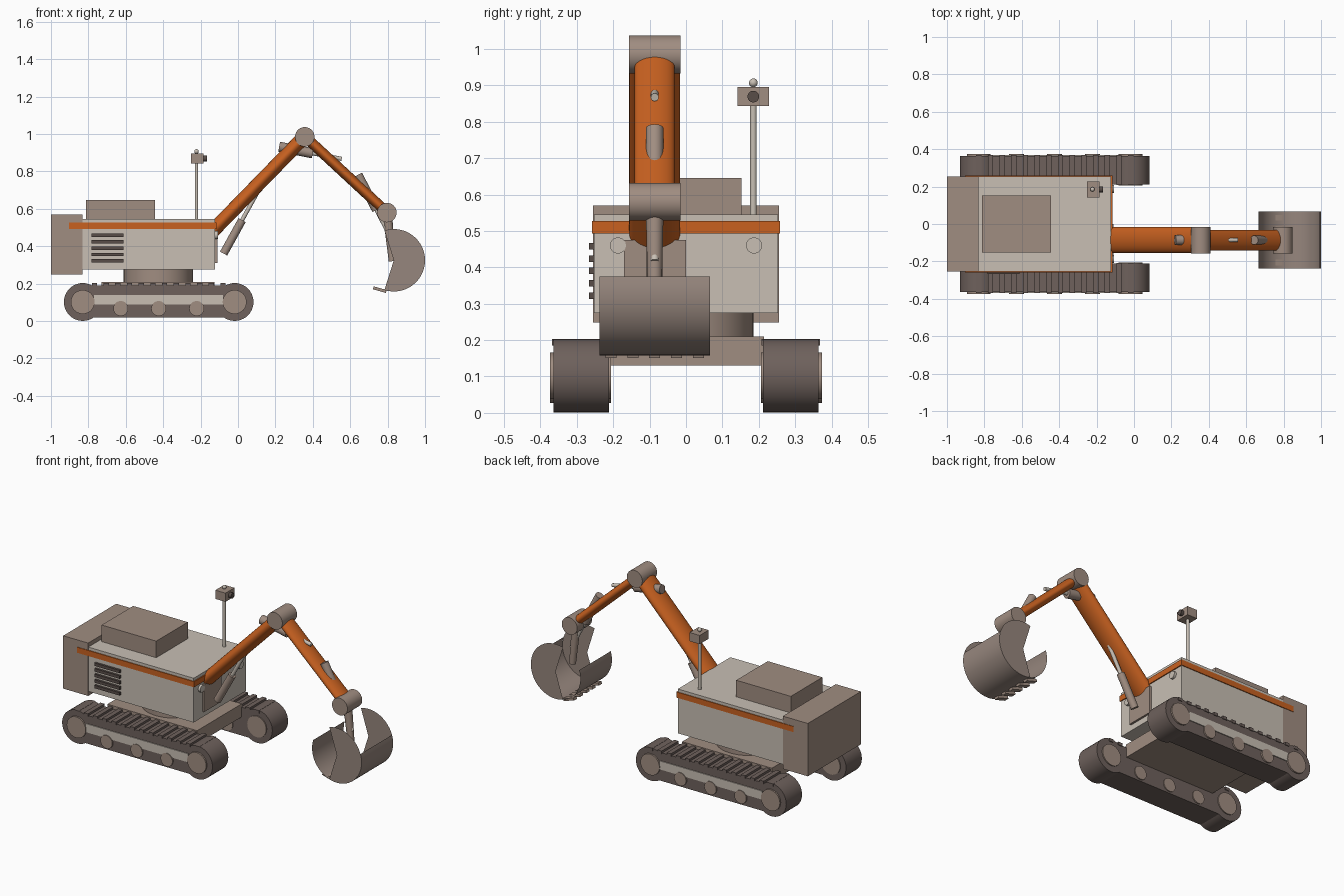
import bpy, bmesh, math
from mathutils import Vector, Matrix

if "Cube" in bpy.data.objects:
    bpy.data.objects.remove(bpy.data.objects["Cube"])


def mat(name, r, g, b):
    lin = lambda c: ((c / 255 + 0.055) / 1.055) ** 2.4 if c > 10 else c / 3294
    m = bpy.data.materials.new(name)
    m.diffuse_color = (lin(r), lin(g), lin(b), 1)
    m.use_nodes = True
    m.node_tree.nodes["Principled BSDF"].inputs["Base Color"].default_value = m.diffuse_color
    return m


LIGHT = mat("light_beige", 200, 191, 180)
BROWN = mat("grey_brown", 160, 141, 129)
ORANGE = mat("orange", 200, 97, 32)
TRACK = mat("dark_track", 110, 97, 92)
DARK = mat("dark_vent", 88, 77, 72)
STEEL = mat("steel_brown", 150, 134, 125)
ARM_Y = -0.086


def finish(name, bm, material):
    me = bpy.data.meshes.new(name)
    bm.to_mesh(me)
    bm.free()
    me.materials.append(material)
    ob = bpy.data.objects.new(name, me)
    bpy.context.collection.objects.link(ob)
    return ob


def box(name, x, y, z, material):
    """Box from (min, max) ranges."""
    bm = bmesh.new()
    size = [r[1] - r[0] for r in (x, y, z)]
    mid = [(r[0] + r[1]) / 2 for r in (x, y, z)]
    bmesh.ops.create_cube(bm, size=1, matrix=Matrix.Translation(mid) @ Matrix.Diagonal((*size, 1)))
    return finish(name, bm, material)


def tube(name, a, b, r, material, wide=None, r_end=None, seg=32):
    """Cylinder from a to b; 'wide' is its half width along y."""
    a, b = Vector(a), Vector(b)
    d = (b - a).normalized()
    side = Vector((0, 1, 0)) if abs(d.y) < 0.9 else Vector((0, 0, 1))
    rot = Matrix((side.cross(d), side, d)).transposed().to_4x4()
    bm = bmesh.new()
    bmesh.ops.create_cone(bm, cap_ends=True, segments=seg, radius1=r,
                          radius2=r if r_end is None else r_end, depth=(b - a).length)
    stretch = Matrix.Diagonal((1, (wide or r) / r, 1, 1))
    bmesh.ops.transform(bm, matrix=Matrix.Translation((a + b) / 2) @ rot @ stretch, verts=bm.verts)
    return finish(name, bm, material)


def arm(name, x1, z1, x2, z2, r, material, **kw):
    return tube(name, (x1, ARM_Y, z1), (x2, ARM_Y, z2), r, material, **kw)


# Tracks, one per side
for side, s in (("right", -1), ("left", 1)):
    def yr(a, b):
        return (min(s * a, s * b), max(s * a, s * b))
    box(f"{side}_track_belt", (-0.83, -0.018), yr(0.212, 0.364), (0.018, 0.19), TRACK)
    for end, x in (("rear", -0.83), ("front", -0.018)):
        tube(f"{side}_{end}_track_drum", (x, s * 0.212, 0.102), (x, s * 0.364, 0.102), 0.101, TRACK, seg=40)
        tube(f"{side}_{end}_hub", (x, s * 0.206, 0.102), (x, s * 0.373, 0.102), 0.064, BROWN)
    for i in range(3):
        x = -0.627 + 0.203 * i
        tube(f"{side}_roller_{i}", (x, s * 0.206, 0.067), (x, s * 0.373, 0.067), 0.04, BROWN)
    box(f"{side}_track_frame_plate", (-0.77, -0.08), yr(0.355, 0.369), (0.088, 0.14), LIGHT)
    for i in range(14):
        x = -0.83 + 0.0625 * i
        box(f"{side}_cleat_{i}", (x - 0.014, x + 0.014), yr(0.208, 0.368), (0.185, 0.203), TRACK)

# Undercarriage and turntable
box("chassis", (-0.73, -0.125), (-0.215, 0.215), (0.13, 0.21), BROWN)
tube("turntable", (-0.426, 0, 0.2), (-0.426, 0, 0.28), 0.185, BROWN, seg=48)

# Upper body
box("body", (-0.9, -0.122), (-0.253, 0.253), (0.275, 0.545), LIGHT)
box("body_stripe", (-0.904, -0.116), (-0.258, 0.258), (0.493, 0.527), ORANGE)
box("counterweight", (-1.0, -0.832), (-0.255, 0.255), (0.248, 0.57), BROWN)
box("engine_cover", (-0.813, -0.445), (-0.152, 0.152), (0.54, 0.646), BROWN)
for i in range(5):
    z = 0.322 + 0.034 * i
    box(f"vent_slat_{i}", (-0.782, -0.612), (-0.266, -0.25), (z - 0.009, z + 0.009), DARK)
for i, y in enumerate((-0.187, 0.187)):
    tube(f"headlight_{i}", (-0.13, y, 0.46), (-0.108, y, 0.46), 0.022, LIGHT)
box("boom_bracket", (-0.15, -0.11), (-0.17, 0.0), (0.31, 0.475), BROWN)

# Sensor mast
tube("mast", (-0.222, 0.185, 0.54), (-0.222, 0.185, 0.85), 0.009, LIGHT, seg=16)
box("camera_box", (-0.252, -0.184), (0.142, 0.228), (0.843, 0.896), BROWN)
tube("camera_lens", (-0.19, 0.185, 0.869), (-0.165, 0.185, 0.869), 0.016, DARK)
bm = bmesh.new()
bmesh.ops.create_uvsphere(bm, u_segments=16, v_segments=10, radius=0.012,
                          matrix=Matrix.Translation((-0.222, 0.185, 0.907)))
finish("mast_beacon", bm, LIGHT)

# Boom, stick and joints
arm("boom", -0.15, 0.467, 0.357, 0.987, 0.038, ORANGE, wide=0.07, seg=40)
arm("stick", 0.357, 0.987, 0.797, 0.58, 0.028, ORANGE, wide=0.055, seg=40)
for name, x, z in (("elbow_joint", 0.357, 0.985), ("wrist_joint", 0.796, 0.58)):
    tube(name, (x, ARM_Y - 0.071, z), (x, ARM_Y + 0.071, z), 0.052, BROWN, seg=40)

# Hydraulic cylinders: barrel and rod
for name, p, q, e, r in (
        ("boom_cylinder", (-0.077, 0.361), (0.022, 0.54), (0.13, 0.735), 0.022),
        ("stick_cylinder", (0.22, 0.932), (0.4, 0.897), (0.555, 0.867), 0.027),
        ("bucket_cylinder", (0.642, 0.782), (0.74, 0.594), (0.832, 0.417), 0.024)):
    arm(name + "_barrel", *p, *q, r, BROWN)
    arm(name + "_rod", *q, *e, 0.011, LIGHT, seg=16)

# Bucket link
arm("bucket_link", 0.798, 0.58, 0.825, 0.32, 0.025, BROWN, r_end=0.019)

# Bucket: thin open shell plus two sector side plates
CX, CZ, R, HALF = 0.833, 0.325, 0.167, math.radians(107.5)
Y0, Y1, N = -0.238, 0.066, 28


def arc(mid):
    for i in range(N + 1):
        a = mid - HALF + 2 * HALF * i / N
        yield CX + R * math.cos(a), CZ + R * math.sin(a)


bm = bmesh.new()
rows = [[bm.verts.new((x, y, z)) for y in (Y0, Y1)] for x, z in arc(-math.pi / 2)]
for a, b in zip(rows, rows[1:]):
    bm.faces.new((a[0], a[1], b[1], b[0]))
finish("bucket_shell", bm, STEEL)
for i, y in enumerate((Y0, Y1)):
    bm = bmesh.new()
    rim = [bm.verts.new((x, y, z)) for x, z in arc(0)]
    hub = bm.verts.new((CX, y, CZ))
    for a, b in zip(rim, rim[1:]):
        bm.faces.new((hub, a, b) if i else (hub, b, a))
    bmesh.ops.recalc_face_normals
    finish(f"bucket_side_{i}", bm, STEEL)

# Bucket teeth
for i in range(5):
    y = ARM_Y + 0.06 * (i - 2)
    tooth = box(f"bucket_tooth_{i}", (-0.036, 0.036), (-0.015, 0.015), (-0.008, 0.008), BROWN)
    tooth.matrix_world = Matrix.Translation((0.758, y, 0.168)) @ Matrix.Rotation(0.28, 4, 'Y')

# Smooth round parts, keep hard edges
bpy.ops.object.select_all(action='SELECT')
bpy.context.view_layer.objects.active = bpy.data.objects["boom"]
bpy.ops.object.shade_smooth_by_angle(angle=math.radians(35))
